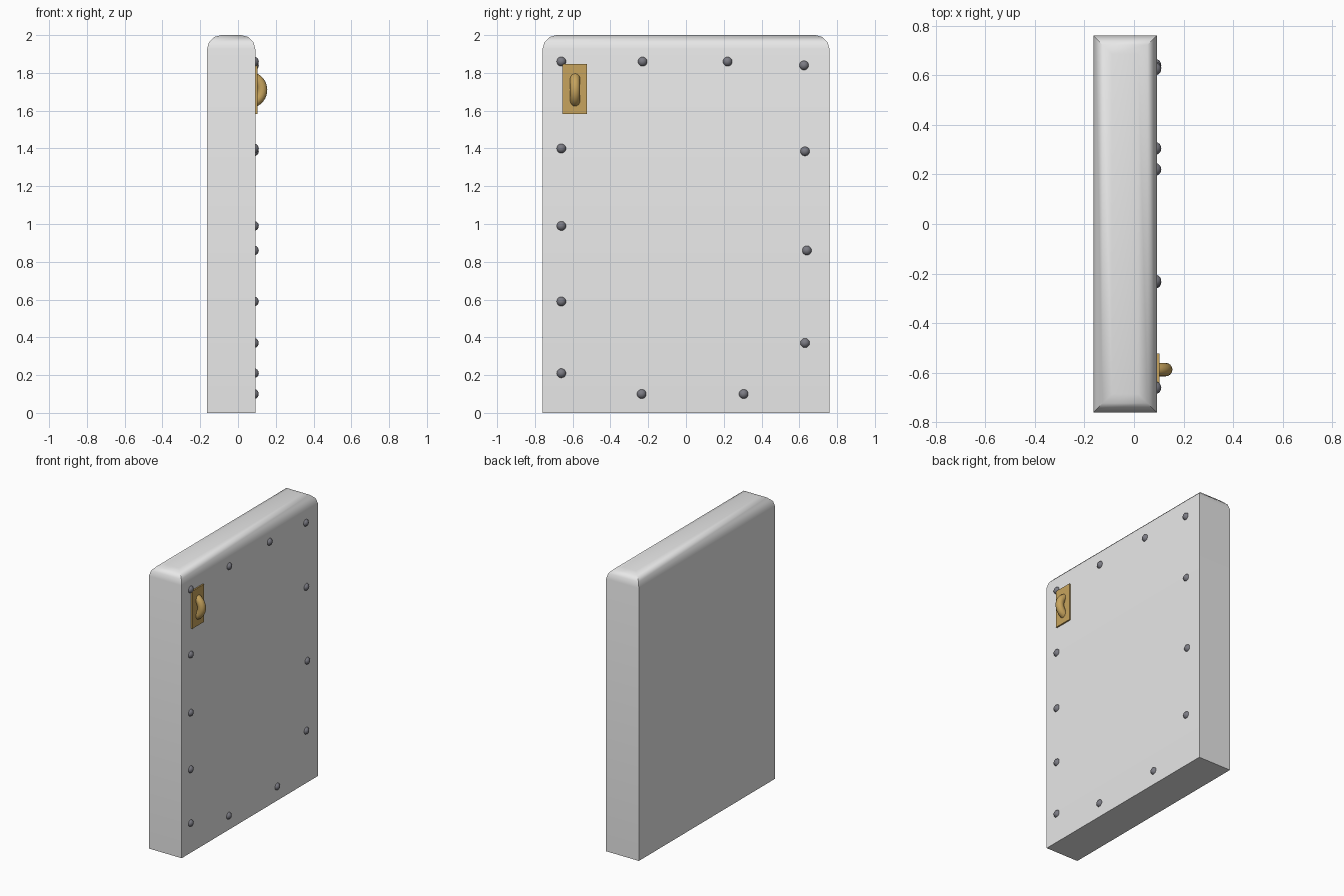
import bpy, bmesh, math
from mathutils import Matrix

cube = bpy.data.objects.get("Cube")
if cube:
    bpy.data.objects.remove(cube, do_unlink=True)


def material(name, rgb):
    m = bpy.data.materials.new(name)
    m.use_nodes = True
    m.diffuse_color = (*rgb, 1)
    m.node_tree.nodes["Principled BSDF"].inputs["Base Color"].default_value = (*rgb, 1)
    return m


GREY = material("pale grey", (0.8, 0.8, 0.8))
BRASS = material("brass", (0.57, 0.37, 0.11))
STEEL = material("dark steel", (0.2, 0.2, 0.23))


def finish(bm, name, mat, angle):
    bmesh.ops.recalc_face_normals(bm, faces=bm.faces)
    mesh = bpy.data.meshes.new(name)
    bm.to_mesh(mesh)
    bm.free()
    mesh.materials.append(mat)
    obj = bpy.data.objects.new(name, mesh)
    bpy.context.collection.objects.link(obj)
    bpy.ops.object.select_all(action="DESELECT")
    obj.select_set(True)
    bpy.context.view_layer.objects.active = obj
    bpy.ops.object.shade_smooth_by_angle(angle=math.radians(angle))
    return obj


def box(name, x0, x1, y0, y1, z0, z1, mat):
    bm = bmesh.new()
    bmesh.ops.create_cube(bm, size=1)
    for v in bm.verts:
        v.co.x = x1 if v.co.x > 0 else x0
        v.co.y = y1 if v.co.y > 0 else y0
        v.co.z = z1 if v.co.z > 0 else z0
    return finish(bm, name, mat, 30)


# Slab: mitred rectangular rings stepping inward around a rounded top
XC, HX, HY, R = -0.036, 0.128, 0.76, 0.075
FACE = XC + HX
bm = bmesh.new()
levels = [(0, 0)]
for i in range(4):
    a = math.radians(30 * i)
    levels.append((R * (1 - math.cos(a)), 2 - R * (1 - math.sin(a))))
rings = []
for inset, z in levels:
    rings.append([bm.verts.new((XC + sx * (HX - inset), sy * (HY - inset), z))
                  for sx, sy in ((-1, -1), (1, -1), (1, 1), (-1, 1))])
for low, high in zip(rings, rings[1:]):
    for i in range(4):
        j = (i + 1) % 4
        bm.faces.new((low[i], low[j], high[j], high[i]))
bm.faces.new(rings[0])
bm.faces.new(rings[-1])
finish(bm, "door_slab", GREY, 35)

# Domed rivets around the border of the panel
RIVETS = [(-0.66, 1.86), (-0.66, 1.40), (-0.66, 0.99), (-0.66, 0.59), (-0.66, 0.21),
          (-0.23, 1.86), (0.22, 1.86), (0.625, 1.84), (0.63, 1.385), (0.64, 0.86),
          (0.63, 0.37), (-0.235, 0.10), (0.305, 0.10)]
for n, (y, z) in enumerate(RIVETS, 1):
    bm = bmesh.new()
    place = Matrix.Translation((FACE - 0.008, y, z)) @ Matrix.Rotation(math.pi / 2, 4, "Y")
    bmesh.ops.create_uvsphere(bm, u_segments=20, v_segments=12, radius=0.026, matrix=place)
    finish(bm, f"rivet_{n:02d}", STEEL, 60)

# Backing plate
box("handle_plate", FACE - 0.01, FACE + 0.01, -0.655, -0.523, 1.582, 1.848, BRASS)

# Ring handle, half sunk into the slab
bm = bmesh.new()
SIDES, TUBE, BIG, SMALL = 40, 16, 0.07, 0.027
loops = []
for i in range(SIDES):
    a = math.tau * i / SIDES
    loop = []
    for k in range(TUBE):
        b = math.tau * k / TUBE
        r = BIG + SMALL * math.cos(b)
        loop.append(bm.verts.new((0.058 + r * math.cos(a), -0.587 + SMALL * math.sin(b),
                                  1.71 + r * math.sin(a))))
    loops.append(loop)
for i in range(SIDES):
    p, q = loops[i], loops[(i + 1) % SIDES]
    for k in range(TUBE):
        m = (k + 1) % TUBE
        bm.faces.new((p[k], p[m], q[m], q[k]))
finish(bm, "ring_handle", BRASS, 60)
